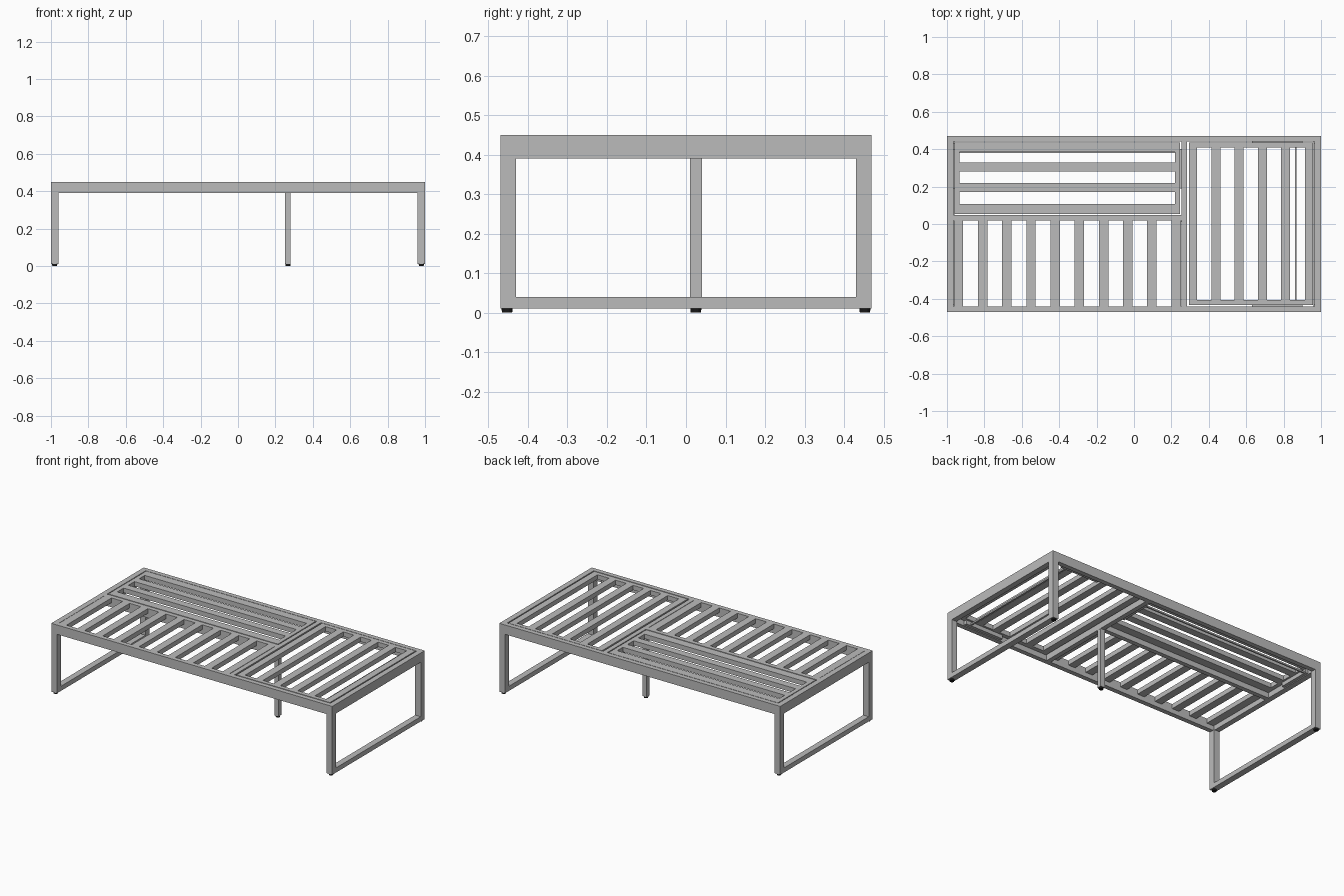
import bpy, bmesh
from mathutils import Matrix, Vector

if "Cube" in bpy.data.objects:
    bpy.data.objects.remove(bpy.data.objects["Cube"])


def material(name, rgb):
    m = bpy.data.materials.new(name)
    m.diffuse_color = (*rgb, 1)
    m.use_nodes = True
    m.node_tree.nodes["Principled BSDF"].inputs["Base Color"].default_value = m.diffuse_color
    return m


GREY = material("grey metal", (0.5, 0.5, 0.5))
BLACK = material("black rubber", (0.01, 0.01, 0.01))


def finish(name, bm, mat):
    me = bpy.data.meshes.new(name)
    bm.to_mesh(me)
    bm.free()
    me.materials.append(mat)
    ob = bpy.data.objects.new(name, me)
    bpy.context.collection.objects.link(ob)
    return ob


def boxes(name, items, mat=GREY):
    """One object from boxes given as (x0, x1, y0, y1, z0, z1)."""
    bm = bmesh.new()
    for x0, x1, y0, y1, z0, z1 in items:
        mid = Vector((x0 + x1, y0 + y1, z0 + z1)) / 2
        mat4 = Matrix.Translation(mid) @ Matrix.Diagonal((x1 - x0, y1 - y0, z1 - z0, 1))
        bmesh.ops.create_cube(bm, size=1, matrix=mat4)
    return finish(name, bm, mat)


def ring(x0, x1, y0, y1, wx, wy, z0, z1):
    """Four bars around a rectangle, end bars wx wide, side bars wy wide."""
    return [(x0, x1, y0, y0 + wy, z0, z1), (x0, x1, y1 - wy, y1, z0, z1),
            (x0, x0 + wx, y0 + wy, y1 - wy, z0, z1), (x1 - wx, x1, y0 + wy, y1 - wy, z0, z1)]


TOP, LOW, SLAT = 0.45, 0.39, 0.42

# Outer top frame and the dividing beams
boxes("top_frame", ring(-1, 1, -0.47, 0.47, 0.035, 0.03, LOW, TOP))
boxes("cross_beam", [(0.253, 0.283, -0.44, 0.44, LOW, TOP)])
boxes("long_beam", [(-0.965, 0.253, 0.018, 0.047, LOW, TOP)])

# End leg loops and middle leg
for side, x in (("left", -1), ("right", 0.96)):
    boxes(side + "_leg_loop", [
        (x, x + 0.04, -0.47, -0.43, 0.01, LOW),
        (x, x + 0.04, 0.43, 0.47, 0.01, LOW),
        (x, x + 0.04, -0.43, 0.43, 0.01, 0.04)])
boxes("middle_leg", [(0.252, 0.282, 0.01, 0.04, 0.01, LOW)])

# Rubber feet
bm = bmesh.new()
for x, y in [(sx * 0.98, sy * 0.453) for sx in (-1, 1) for sy in (-1, 1)] + [(0.267, 0.025)]:
    bmesh.ops.create_cone(bm, cap_ends=True, segments=16, radius1=0.013, radius2=0.014,
                          depth=0.012, matrix=Matrix.Translation((x, y, 0.006)))
finish("feet", bm, BLACK)

# Fixed front slats
step = (0.2 + 0.963) / 9
boxes("front_slats", [(-0.963 + i * step, -0.913 + i * step, -0.44, 0.018, SLAT, TOP)
                      for i in range(10)])

# Hinged end panel
boxes("end_panel_frame", ring(0.293, 0.958, -0.434, 0.437, 0.043, 0.027, SLAT, TOP))
boxes("end_panel_slats", [(0.415 + i * 0.1235, 0.463 + i * 0.1235, -0.407, 0.41, SLAT, TOP)
                          for i in range(4)])

# Hinged back panel
boxes("back_panel_frame", ring(-0.96, 0.247, 0.053, 0.437, 0.027, 0.053, SLAT, TOP))
boxes("back_panel_slats", [(-0.933, 0.22, y, y + 0.048, SLAT, TOP) for y in (0.17, 0.28)])

# Prop rails and rods below the hinged panels
boxes("end_panel_rails", [(0.63, 0.9, -0.44, -0.42, 0.395, SLAT),
                          (0.63, 0.9, 0.42, 0.44, 0.395, SLAT)])
boxes("end_panel_rod", [(0.86, 0.87, -0.42, 0.42, 0.398, 0.408)])
boxes("back_panel_rails", [(-0.965, -0.945, 0.19, 0.4, 0.395, SLAT),
                           (0.233, 0.253, 0.19, 0.4, 0.395, SLAT)])
boxes("back_panel_rod", [(-0.945, 0.233, 0.38, 0.39, 0.398, 0.408)])
